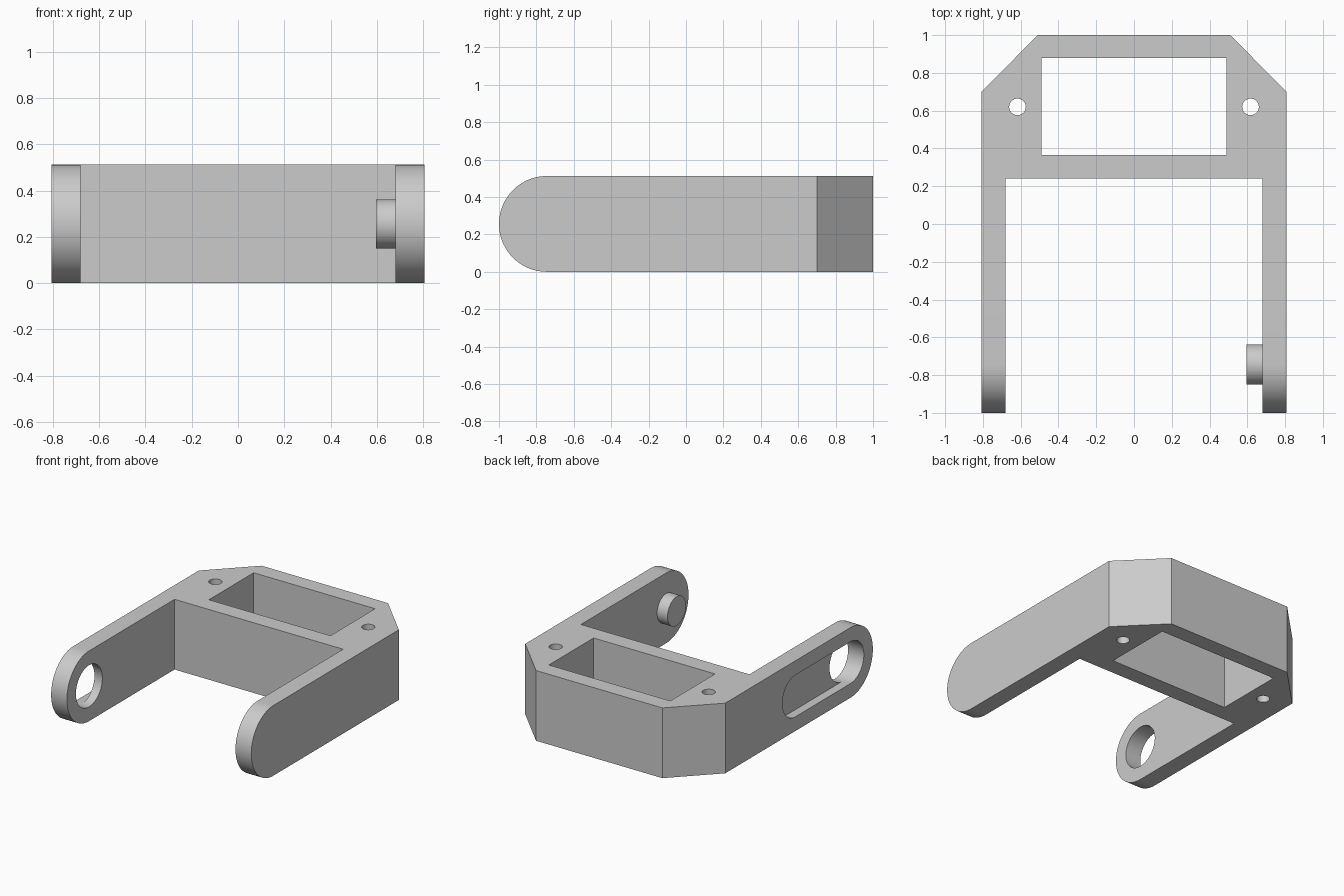
import bpy
import bmesh
from math import pi, sin, cos
from mathutils import Vector

if "Cube" in bpy.data.objects:
    bpy.data.objects.remove(bpy.data.objects["Cube"], do_unlink=True)

grey = bpy.data.materials.new("plain grey")
grey.use_nodes = True
grey.diffuse_color = (0.6, 0.6, 0.6, 1)
grey.node_tree.nodes["Principled BSDF"].inputs["Base Color"].default_value = (0.6, 0.6, 0.6, 1)

# Main sizes
HEIGHT = 0.512
MID = HEIGHT / 2
HALF_W = 0.807
INNER_W = 0.68
PIVOT_Y = MID - 1


def prism(name, profile, axis, start, end):
    """Extrude a closed 2D profile along x (profile is y, z) or z (profile is x, y)."""
    bm = bmesh.new()
    place = (lambda p: (start, p[0], p[1])) if axis == "x" else (lambda p: (p[0], p[1], start))
    face = bm.faces.new([bm.verts.new(place(p)) for p in profile])
    step = Vector((end - start, 0, 0)) if axis == "x" else Vector((0, 0, end - start))
    result = bmesh.ops.extrude_face_region(bm, geom=[face])
    moved = [g for g in result["geom"] if isinstance(g, bmesh.types.BMVert)]
    bmesh.ops.translate(bm, verts=moved, vec=step)
    bmesh.ops.recalc_face_normals(bm, faces=bm.faces)
    mesh = bpy.data.meshes.new(name)
    bm.to_mesh(mesh)
    bm.free()
    mesh.materials.append(grey)
    obj = bpy.data.objects.new(name, mesh)
    bpy.context.collection.objects.link(obj)
    return obj


def arc(cx, cy, r, a0, a1, n):
    return [(cx + r * cos(a0 + (a1 - a0) * i / n), cy + r * sin(a0 + (a1 - a0) * i / n))
            for i in range(n + 1)]


def circle(cx, cy, r, n=64):
    return arc(cx, cy, r, 0, 2 * pi, n)[:-1]


def select_only(obj):
    bpy.ops.object.select_all(action="DESELECT")
    obj.select_set(True)
    bpy.context.view_layer.objects.active = obj


def boolean(obj, cutter, operation):
    mod = obj.modifiers.new("cut", "BOOLEAN")
    mod.operation = operation
    mod.solver = "EXACT"
    mod.object = cutter
    select_only(obj)
    bpy.ops.object.modifier_apply(modifier=mod.name)
    bpy.data.objects.remove(cutter, do_unlink=True)


# Fork body: chamfered plan outline, trimmed to a side profile with round arm tips
half = [(0.51, 1), (HALF_W, 0.70), (HALF_W, -1.1), (INNER_W, -1.1), (INNER_W, 0.24)]
plan = half + [(-x, y) for x, y in reversed(half)]
fork = prism("fork_bracket", plan, "z", -0.1, HEIGHT + 0.1)
side = arc(PIVOT_Y, MID, MID, pi / 2, 3 * pi / 2, 48) + [(1.2, 0), (1.2, HEIGHT)]
boolean(fork, prism("side_trim", side, "x", -1, 1), "INTERSECT")

# Rectangular window through the crosspiece
window = [(-0.49, 0.365), (0.49, 0.365), (0.49, 0.88), (-0.49, 0.88)]
boolean(fork, prism("window_cut", window, "z", -0.1, 0.7), "DIFFERENCE")

# Screw holes
for s in (-1, 1):
    boolean(fork, prism("screw_cut", circle(s * 0.617, 0.62, 0.044, 32), "z", -0.1, 0.7), "DIFFERENCE")

# Right arm: blind slot on the outside, running into a through hole
HOLE_R = 0.152
slot = (arc(PIVOT_Y, MID, HOLE_R, pi / 2, 3 * pi / 2, 32)
        + arc(-0.11, MID, HOLE_R, -pi / 2, pi / 2, 32))
boolean(fork, prism("slot_cut", slot, "x", -0.9, -0.743), "DIFFERENCE")
boolean(fork, prism("hole_cut", circle(PIVOT_Y, MID, HOLE_R), "x", -0.9, -0.6), "DIFFERENCE")

# Left arm: pivot peg on the inside
peg = prism("pivot_peg", circle(PIVOT_Y, MID, 0.106), "x", 0.596, 0.70)

for obj in (fork, peg):
    select_only(obj)
    bpy.ops.object.shade_smooth_by_angle(angle=pi / 6)
